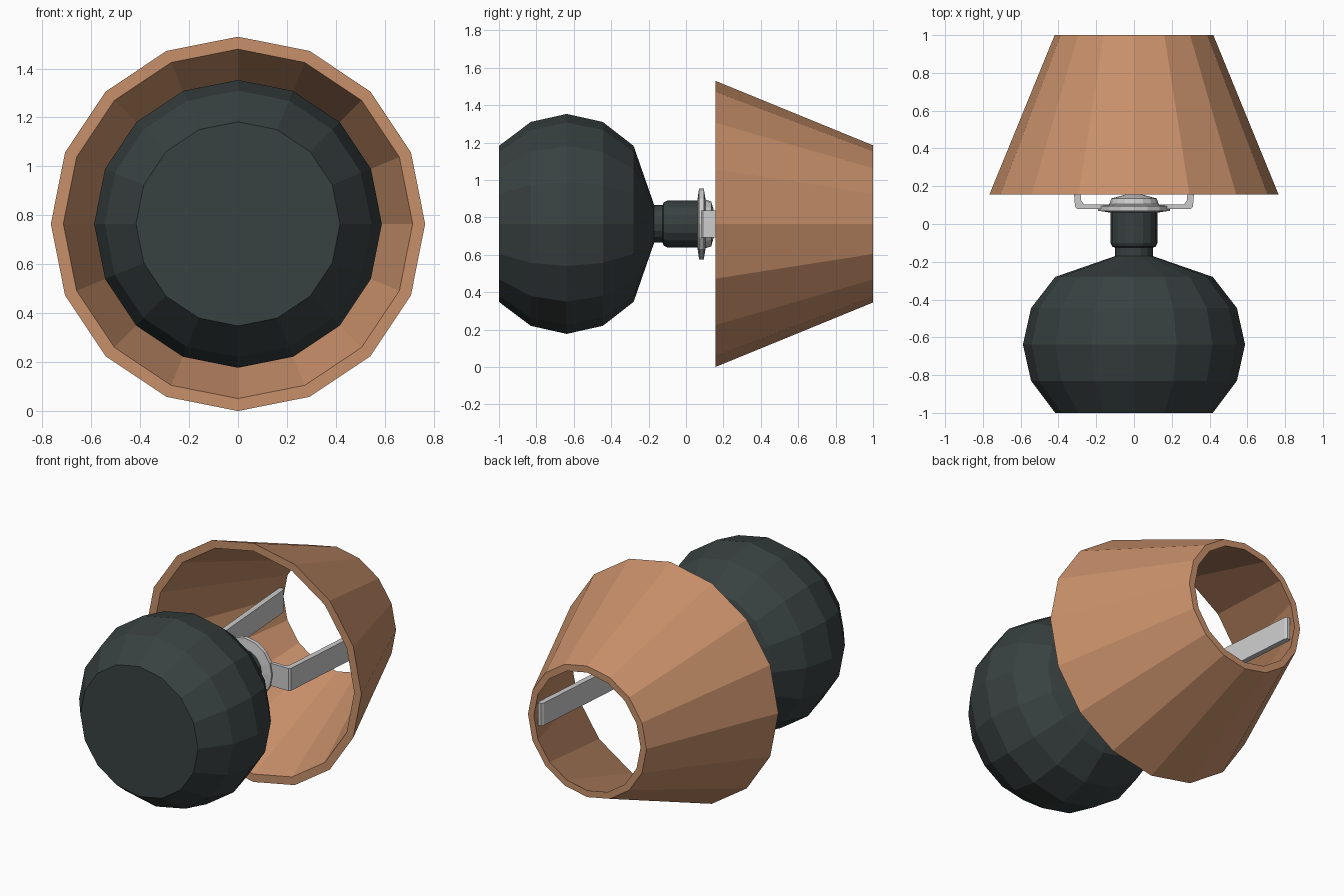
import bpy, bmesh
from math import sin, cos, tau

if "Cube" in bpy.data.objects:
    bpy.data.objects.remove(bpy.data.objects["Cube"])

AXIS_Z = 0.765   # the lamp lies on its side, its axis runs along y
SIDES = 16


def material(name, rgb):
    m = bpy.data.materials.new(name)
    m.diffuse_color = (*rgb, 1)
    m.use_nodes = True
    m.node_tree.nodes["Principled BSDF"].inputs["Base Color"].default_value = m.diffuse_color
    return m


def add_object(name, bm, mat=None):
    bmesh.ops.recalc_face_normals(bm, faces=bm.faces)
    me = bpy.data.meshes.new(name)
    bm.to_mesh(me)
    bm.free()
    ob = bpy.data.objects.new(name, me)
    bpy.context.collection.objects.link(ob)
    if mat:
        me.materials.append(mat)
    return ob


def lathe(name, profile, mat=None, closed=False):
    """Spin (radius, y) points round the lamp axis; cap ends or close the loop."""
    bm = bmesh.new()
    rings = [[bm.verts.new((r * sin(tau * i / SIDES), y, AXIS_Z + r * cos(tau * i / SIDES)))
              for i in range(SIDES)] for r, y in profile]
    pairs = list(zip(rings, rings[1:]))
    if closed:
        pairs.append((rings[-1], rings[0]))
    else:
        bm.faces.new(rings[0])
        bm.faces.new(rings[-1])
    for a, b in pairs:
        for i in range(SIDES):
            j = (i + 1) % SIDES
            bm.faces.new((a[i], a[j], b[j], b[i]))
    return add_object(name, bm, mat)


dark = material("dark_glaze", (0.04, 0.052, 0.052))
tan = material("tan_fabric", (0.58, 0.28, 0.145))

# Round body with its neck and socket
lathe("lamp_base", [(0.417, -1), (0.545, -0.83), (0.588, -0.638), (0.545, -0.445),
                    (0.417, -0.28), (0.10, -0.17), (0.10, -0.125), (0.115, -0.12),
                    (0.125, -0.10), (0.125, 0.075)], dark)

# Flange and cap on the socket
lathe("socket_collar", [(0.135, 0.062), (0.19, 0.07), (0.19, 0.095), (0.13, 0.105),
                        (0.12, 0.135), (0.04, 0.157)])

# Hollow tapered shade
lathe("shade", [(0.765, 0.157), (0.42, 1), (0.378, 1), (0.714, 0.157)], tan, closed=True)

# Bent strap that carries the shade: half outline, mirrored across x
half = [(0.302, 0.08), (0.312, 0.09), (0.378, 0.95), (0.372, 0.965),
        (0.352, 0.965), (0.343, 0.95), (0.28, 0.125), (0.265, 0.103)]
outline = half + [(-x, y) for x, y in reversed(half)]
bm = bmesh.new()
HALF_WIDTH = 0.072
low = [bm.verts.new((x, y, AXIS_Z - HALF_WIDTH)) for x, y in outline]
face = bm.faces.new(low)
top = bmesh.ops.extrude_face_region(bm, geom=[face])["geom"]
bmesh.ops.translate(bm, vec=(0, 0, 2 * HALF_WIDTH),
                    verts=[g for g in top if isinstance(g, bmesh.types.BMVert)])
add_object("shade_bracket", bm)
